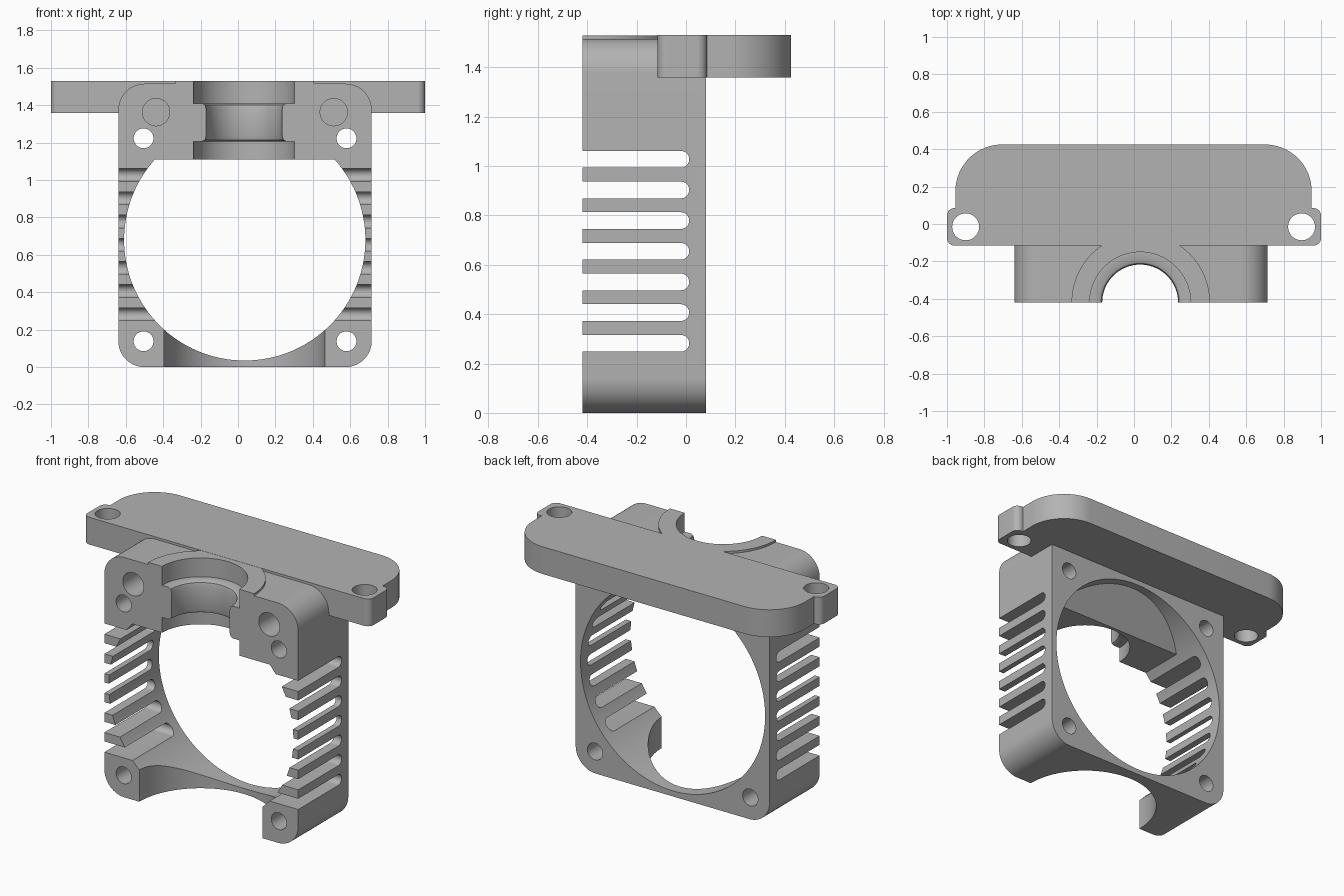
import bpy, bmesh
from math import cos, sin, radians
from mathutils import Vector

if "Cube" in bpy.data.objects:
    bpy.data.objects.remove(bpy.data.objects["Cube"], do_unlink=True)

grey = bpy.data.materials.new("plain_grey")
grey.use_nodes = True
grey.diffuse_color = (0.45, 0.45, 0.45, 1)
grey.node_tree.nodes["Principled BSDF"].inputs["Base Color"].default_value = (0.45, 0.45, 0.45, 1)

CX = 0.036      # centre line of the body
FRONT, BACK = -0.42, 0.08


def to_object(name, bm):
    bmesh.ops.recalc_face_normals(bm, faces=bm.faces)
    mesh = bpy.data.meshes.new(name)
    bm.to_mesh(mesh)
    bm.free()
    mesh.materials.append(grey)
    ob = bpy.data.objects.new(name, mesh)
    bpy.context.collection.objects.link(ob)
    return ob


def arc(u, v, r, a0, a1, n=16):
    angles = [radians(a0 + (a1 - a0) * i / n) for i in range(n + 1)]
    return [(u + r * cos(a), v + r * sin(a)) for a in angles]


def circle(u, v, r, n=48):
    return arc(u, v, r, 0, 360, n)[:-1]


def rounded_rect(u0, u1, v0, v1, r):
    return (arc(u0 + r, v0 + r, r, 180, 270) + arc(u1 - r, v0 + r, r, 270, 360)
            + arc(u1 - r, v1 - r, r, 0, 90) + arc(u0 + r, v1 - r, r, 90, 180))


def prism_mesh(outline, axis, a, b):
    """Extrude a 2D outline along an axis from a to b."""
    place = {"x": lambda u, v, t: (t, u, v),
             "y": lambda u, v, t: (u, t, v),
             "z": lambda u, v, t: (u, v, t)}[axis]
    bm = bmesh.new()
    face = bm.faces.new([bm.verts.new(place(u, v, a)) for u, v in outline])
    new = bmesh.ops.extrude_face_region(bm, geom=[face])["geom"]
    shift = Vector(place(0, 0, b - a))
    bmesh.ops.translate(bm, vec=shift, verts=[g for g in new if isinstance(g, bmesh.types.BMVert)])
    bmesh.ops.recalc_face_normals(bm, faces=bm.faces)
    return bm


def prism(name, outline, axis, a, b):
    return to_object(name, prism_mesh(outline, axis, a, b))


def cut(target, cutter, keep=False):
    mod = target.modifiers.new("cut", "BOOLEAN")
    mod.operation, mod.solver, mod.object = "DIFFERENCE", "EXACT", cutter
    bpy.context.view_layer.objects.active = target
    bpy.ops.object.modifier_apply(modifier=mod.name)
    if not keep:
        bpy.data.objects.remove(cutter, do_unlink=True)


def bore(point, normal):
    """Large round opening, trimmed by a plane at its top."""
    bm = prism_mesh(circle(CX, 0.68, 0.645, 128), "y", FRONT - 0.1, BACK + 0.1)
    cutout = bmesh.ops.bisect_plane(bm, geom=bm.verts[:] + bm.edges[:] + bm.faces[:],
                                    plane_co=point, plane_no=normal, clear_outer=True)
    rim = [g for g in cutout["geom_cut"] if isinstance(g, bmesh.types.BMEdge)]
    bmesh.ops.holes_fill(bm, edges=rim, sides=0)
    return to_object("bore_cutter", bm)


# Main body and the raised collar on its top
body = prism("body", rounded_rect(-0.64, 0.715, 0, 1.515, 0.14), "y", FRONT, BACK)
collar = prism("collar", arc(CX, FRONT, 0.37, 0, 180, 48), "z", 1.45, 1.529)

# Round opening with a sloped roof behind the clamp block
cut(body, bore((0, 0, 1.11), (0, 0, 1)))
cut(body, bore((0, 0.03, 1.325), (0, -0.215, 0.16)))

# Upright round cut-out through the floor
cut(body, prism("floor_cutter", circle(CX - 0.002, FRONT, 0.43, 96), "z", -0.1, 0.6))

# Side vents
for i in range(7):
    z = 0.282 + i * 0.1242
    slot = [(-0.5, z - 0.034)] + arc(-0.021, z, 0.034, -90, 90) + [(-0.5, z + 0.034)]
    cut(body, prism("slot_cutter", slot, "x", -0.9, 0.9))

# Screw holes and blind clamp holes
for x in (-0.505, 0.58):
    for z in (0.138, 1.223):
        cut(body, prism("screw_cutter", circle(x, z, 0.053), "y", -0.6, 0.3))
for x in (-0.438, 0.512):
    cut(body, prism("clamp_cutter", circle(x, 1.363, 0.073), "y", -0.6, -0.14))

# Stepped half-round groove of the clamp
profile = [(0, 1.7), (0.27, 1.7), (0.27, 1.41), (0.225, 1.41), (0.209, 1.402), (0.203, 1.38),
           (0.203, 1.235), (0.209, 1.215), (0.225, 1.207), (0.27, 1.207), (0.27, 1.0), (0, 1.0)]
bm = bmesh.new()
verts = [bm.verts.new((CX - 0.003 + r, FRONT, z)) for r, z in profile]
edges = [bm.edges.new(pair) for pair in zip(verts, verts[1:])]
bmesh.ops.spin(bm, geom=verts + edges, cent=(CX - 0.003, FRONT, 0), axis=(0, 0, 1),
               angle=radians(360), steps=72)
bmesh.ops.remove_doubles(bm, verts=bm.verts, dist=0.0005)
groove = to_object("groove_cutter", bm)
cut(body, groove, keep=True)
cut(collar, groove)

# Mounting plate with an ear at each end
outline = (arc(-0.96, -0.075, 0.04, 180, 270) + arc(0.96, -0.075, 0.04, 270, 360)
           + arc(0.96, 0.045, 0.04, 0, 90) + [(0.95, 0.085)]
           + arc(0.70, 0.175, 0.25, 0, 90) + arc(-0.705, 0.175, 0.25, 90, 180)
           + [(-0.955, 0.085)] + arc(-0.96, 0.045, 0.04, 90, 180))
plate = prism("mounting_plate", outline, "z", 1.358, 1.53)
for x in (-0.9, 0.896):
    cut(plate, prism("ear_cutter", circle(x, -0.015, 0.072), "z", 1.2, 1.7))

# Smooth the round walls, keep the edges sharp
bpy.ops.object.select_all(action="DESELECT")
for ob in (body, collar, plate):
    ob.select_set(True)
bpy.context.view_layer.objects.active = body
bpy.ops.object.shade_smooth_by_angle(angle=radians(30))
